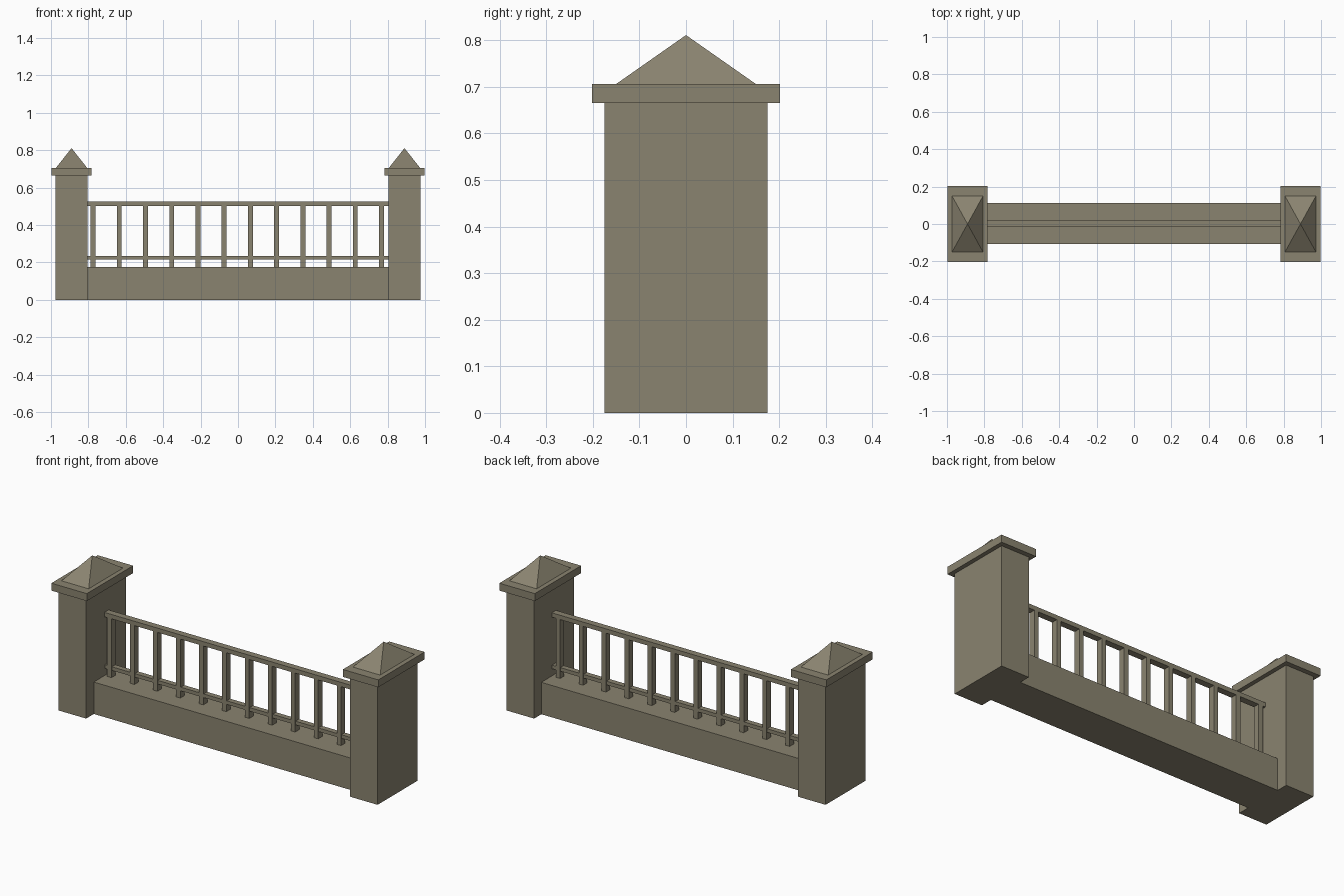
import bpy
import bmesh
from mathutils import Vector

cube = bpy.data.objects.get("Cube")
if cube:
    bpy.data.objects.remove(cube, do_unlink=True)

stone = bpy.data.materials.new("weathered_stone")
stone.use_nodes = True
colour = (0.255, 0.23, 0.162, 1)
stone.diffuse_color = colour
bsdf = next(n for n in stone.node_tree.nodes if n.type == "BSDF_PRINCIPLED")
bsdf.inputs["Base Color"].default_value = colour
bsdf.inputs["Roughness"].default_value = 0.9


def block(name, low, high, pointed=False):
    """Box between two corners; a pointed one gathers its top into an apex."""
    low, high = Vector(low), Vector(high)
    middle, size = (low + high) / 2, high - low
    bm = bmesh.new()
    bmesh.ops.create_cube(bm, size=1)
    for v in bm.verts:
        if pointed and v.co.z > 0:
            v.co.x = v.co.y = 0
        v.co = middle + v.co * size
    bmesh.ops.remove_doubles(bm, verts=bm.verts, dist=0.0001)
    bmesh.ops.recalc_face_normals(bm, faces=bm.faces)
    mesh = bpy.data.meshes.new(name)
    bm.to_mesh(mesh)
    bm.free()
    mesh.materials.append(stone)
    obj = bpy.data.objects.new(name, mesh)
    bpy.context.scene.collection.objects.link(obj)
    return obj


# Pillars with a slab cap and a pyramid top
for side, x in (("left", 0.89), ("right", -0.89)):
    block(side + "_pillar", (x - 0.085, -0.175, 0), (x + 0.085, 0.175, 0.665))
    block(side + "_pillar_cap", (x - 0.108, -0.202, 0.665), (x + 0.108, 0.202, 0.706))
    block(side + "_pyramid", (x - 0.083, -0.15, 0.706), (x + 0.083, 0.15, 0.811), True)

# Low wall between the pillars
block("low_wall", (-0.805, -0.108, 0), (0.805, 0.112, 0.176))

# Handrail and lower rail
block("handrail", (-0.805, -0.015, 0.501), (0.805, 0.021, 0.525))
block("lower_rail", (-0.805, -0.012, 0.215), (0.805, 0.018, 0.235))

# Evenly spaced balusters
for i in range(12):
    x = -0.775 + i * 0.1402
    block(f"baluster_{i + 1}", (x - 0.013, -0.015, 0.174), (x + 0.013, 0.021, 0.502))
